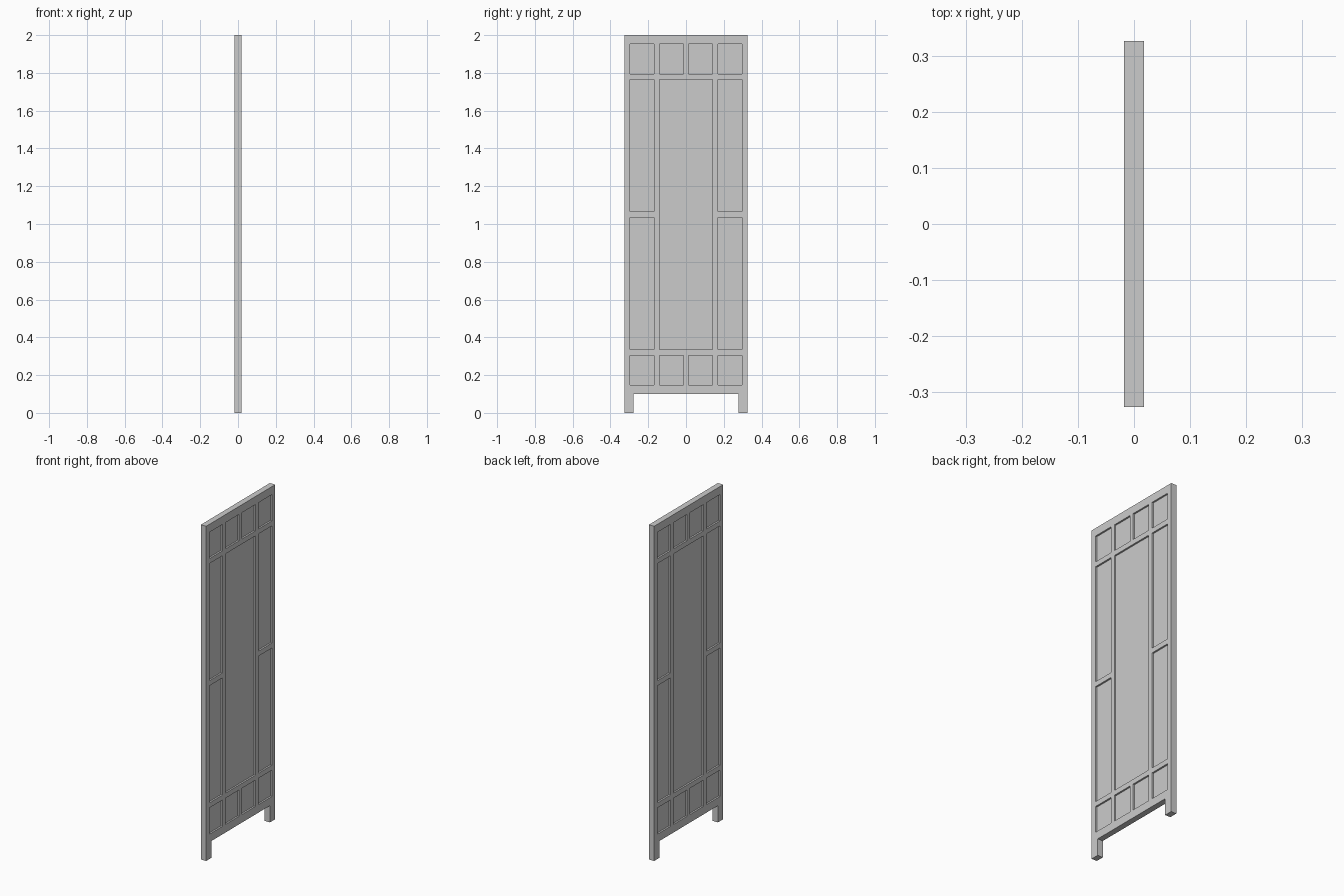
import bpy, bmesh
from math import pi
from mathutils import Matrix, Euler

if "Cube" in bpy.data.objects:
    bpy.data.objects.remove(bpy.data.objects["Cube"])

W, H = 0.326, 2.0            # half width, height
T, P = 0.0175, 0.0075        # half thickness of frame and of panels
LEG_W, LEG_H = 0.049, 0.10
SIDE, BAR, PITCH = 0.030, 0.028, 0.155

# Openings as (y0, z0, y1, z1): small squares, tall side lights, big centre light
cols = [(-W + SIDE + i * PITCH, -W + SIDE + i * PITCH + PITCH - BAR) for i in range(4)]
rows = [(0.148, 0.305), (0.335, 1.035), (1.065, 1.765), (1.795, 1.952)]
holes = [(a, z0, b, z1) for a, b in cols for z0, z1 in (rows[0], rows[3])]
holes += [(a, z0, b, z1) for a, b in (cols[0], cols[3]) for z0, z1 in rows[1:3]]
holes.append((cols[1][0], rows[1][0], cols[2][1], rows[2][1]))


def add_outline(curve, pts):
    s = curve.splines.new('POLY')
    s.points.add(len(pts) - 1)
    for p, (u, v) in zip(s.points, pts):
        p.co = (u, v, 0, 1)
    s.use_cyclic_u = True
    s.use_smooth = False


def link(name, mesh):
    ob = bpy.data.objects.new(name, mesh)
    bpy.context.collection.objects.link(ob)
    return ob


# Frame with legs: one filled profile with openings, extruded
curve = bpy.data.curves.new("frame_profile", 'CURVE')
curve.dimensions = '2D'
curve.fill_mode = 'BOTH'
curve.extrude = T
k = W - LEG_W
add_outline(curve, [(-W, 0), (-k, 0), (-k, LEG_H), (k, LEG_H),
                    (k, 0), (W, 0), (W, H), (-W, H)])
for y0, z0, y1, z1 in holes:
    add_outline(curve, [(y0, z0), (y0, z1), (y1, z1), (y1, z0)])
tmp = link("frame_profile", curve)
bpy.context.view_layer.update()
mesh = bpy.data.meshes.new_from_object(tmp.evaluated_get(bpy.context.evaluated_depsgraph_get()))
bpy.data.objects.remove(tmp)
mesh.transform(Euler((pi / 2, 0, pi / 2)).to_matrix().to_4x4())
bm = bmesh.new()
bm.from_mesh(mesh)
bmesh.ops.remove_doubles(bm, verts=bm.verts, dist=1e-5)
bmesh.ops.recalc_face_normals(bm, faces=bm.faces)
bm.to_mesh(mesh)
bm.free()
link("screen_frame", mesh)

# Thin recessed panels, one per opening
bm = bmesh.new()
for y0, z0, y1, z1 in holes:
    m = (Matrix.Translation((0, (y0 + y1) / 2, (z0 + z1) / 2))
         @ Matrix.Diagonal((2 * P, y1 - y0, z1 - z0, 1)))
    bmesh.ops.create_cube(bm, size=1, matrix=m)
mesh = bpy.data.meshes.new("screen_panels")
bm.to_mesh(mesh)
bm.free()
link("screen_panels", mesh)
